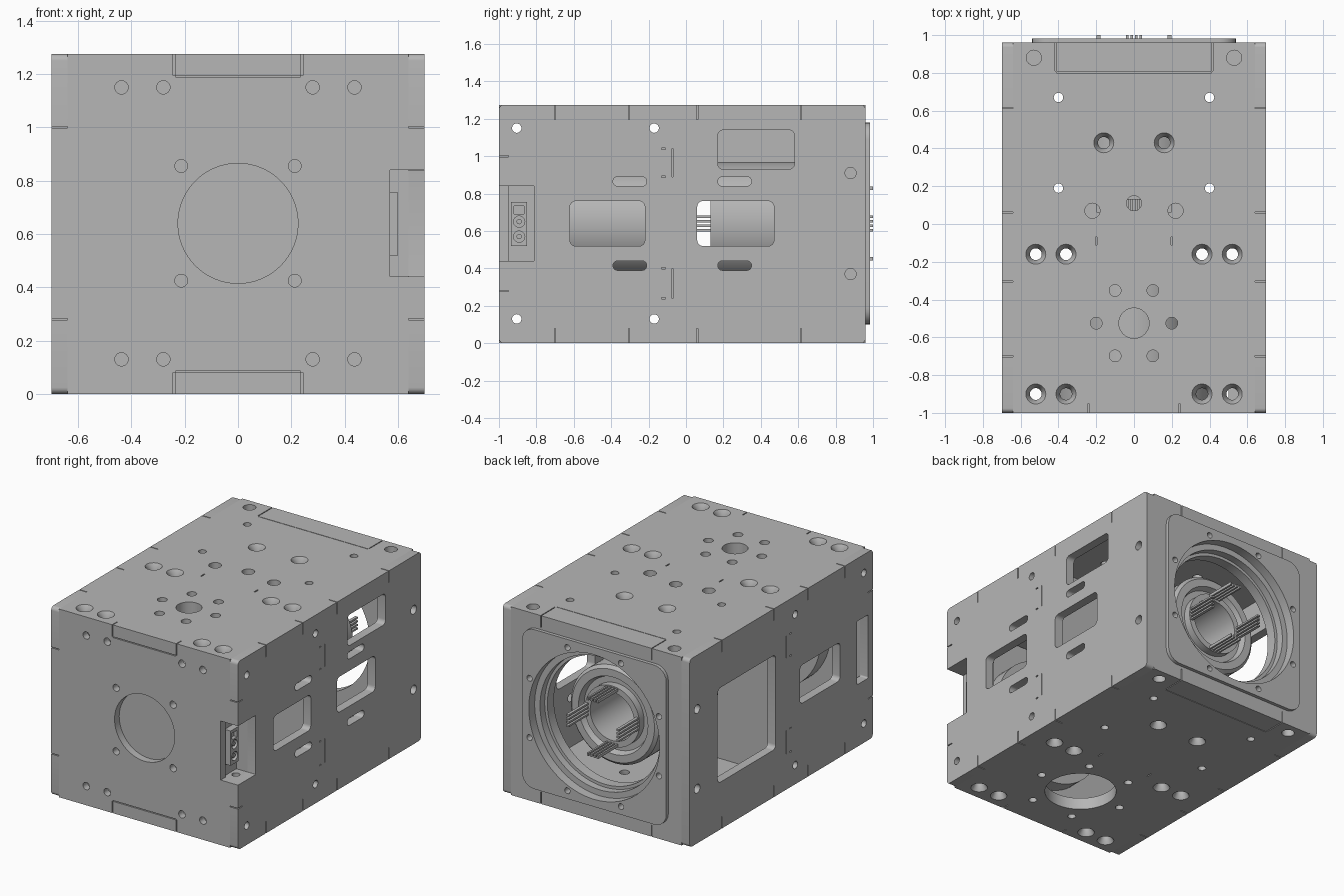
import bpy, bmesh, math
from mathutils import Matrix, Vector

if "Cube" in bpy.data.objects:
    bpy.data.objects.remove(bpy.data.objects["Cube"])

grey = bpy.data.materials.new("machined grey")
grey.use_nodes = True
grey.diffuse_color = (0.47, 0.47, 0.47, 1)
grey.node_tree.nodes["Principled BSDF"].inputs["Base Color"].default_value = grey.diffuse_color

W, H, MID = 0.70, 1.275, 0.64          # half width, height, bore height
INX, FLOOR, CEIL = 0.64, 0.08, 1.195   # inner faces of the shell
FRONT, BACK = -1.0, 0.96
TURN = {"x": Matrix.Rotation(math.pi / 2, 4, "Y"),
        "y": Matrix.Rotation(-math.pi / 2, 4, "X"), "z": Matrix()}


def box(bm, lo, hi, axis=None, radius=0):
    """Box between two corners; edges along axis may be rounded."""
    lo, hi = Vector(lo), Vector(hi)
    m = Matrix.Translation((lo + hi) / 2) @ Matrix.Diagonal((*(hi - lo), 1))
    verts = bmesh.ops.create_cube(bm, size=1, matrix=m)["verts"]
    if axis:
        i = "xyz".index(axis)
        edges = [e for e in {e for v in verts for e in v.link_edges}
                 if abs((e.verts[0].co - e.verts[1].co)[i]) > 1e-5]
        bmesh.ops.bevel(bm, geom=edges, offset=radius, segments=6,
                        profile=0.5, affect="EDGES")


def lathe(bm, axis, centre, profile, seg=32, tube=False):
    """Revolve (radius, height) points around an axis."""
    m = Matrix.Translation(centre) @ TURN[axis]
    rings = [[bm.verts.new(m @ Vector((r * math.cos(a), r * math.sin(a), h)))
              for a in (2 * math.pi * k / seg for k in range(seg))] for r, h in profile]
    pairs = list(zip(rings, rings[1:]))
    if tube:
        pairs.append((rings[-1], rings[0]))
    else:
        bm.faces.new(rings[0])
        bm.faces.new(rings[-1])
    for a, b in pairs:
        for k in range(seg):
            n = (k + 1) % seg
            bm.faces.new((a[k], a[n], b[n], b[k]))


def rod(bm, axis, centre, r, half, seg=24):
    lathe(bm, axis, centre, [(r, -half), (r, half)], seg)


def make(name, bm):
    bmesh.ops.recalc_face_normals(bm, faces=bm.faces[:])
    mesh = bpy.data.meshes.new(name)
    bm.to_mesh(mesh)
    bm.free()
    obj = bpy.data.objects.new(name, mesh)
    mesh.materials.append(grey)
    bpy.context.collection.objects.link(obj)
    return obj


def finish(obj, cutter_bm=None):
    for o in bpy.context.selected_objects:
        o.select_set(False)
    obj.select_set(True)
    bpy.context.view_layer.objects.active = obj
    if cutter_bm:
        cutter = make("cutter", cutter_bm)
        cutter.hide_render = True
        mod = obj.modifiers.new("holes", "BOOLEAN")
        mod.operation, mod.solver, mod.object = "DIFFERENCE", "EXACT", cutter
        bpy.ops.object.modifier_apply(modifier=mod.name)
        bpy.data.objects.remove(cutter)
    bpy.ops.object.shade_smooth_by_angle(angle=math.radians(35))


def panel(name, lo, hi, cuts, axis=None, radius=0):
    bm = bmesh.new()
    box(bm, lo, hi, axis, radius)
    finish(make(name, bm), cuts)


# Side panels with windows, slots, screw holes and joint slits
def side_panel(name, s, windows):
    cuts = bmesh.new()
    xa, xb = sorted((s * 0.60, s * 0.75))
    for y0, y1, z0, z1, r in windows:
        box(cuts, (xa, y0, z0), (xb, y1, z1), "x", r)
    for y in (-0.905, -0.17):
        for z in (0.13, 1.15):
            rod(cuts, "x", (s * 0.67, y, z), 0.025, 0.1)
    for z in (0.37, 0.91):
        rod(cuts, "x", (s * 0.67, 0.88, z), 0.03, 0.1)
    for y in (-0.7, -0.305, 0.06, 0.615):
        for z0, z1 in ((-0.05, FLOOR), (CEIL, H + 0.05)):
            box(cuts, (xa, y - 0.003, z0), (xb, y + 0.003, z1))
    for z in (0.28, 1.0):
        box(cuts, (xa, FRONT - 0.05, z - 0.003), (xb, -0.95, z + 0.003))
    for z0, z1 in ((0.24, 0.40), (0.89, 1.04)):
        box(cuts, (xa, -0.076, z0), (xb, -0.07, z1))
        for z in (z0, z1):
            box(cuts, (xa, -0.13, z - 0.004), (xb, -0.11, z + 0.004))
    panel(name, (min(s * INX, s * W), FRONT, 0), (max(s * INX, s * W), BACK, H),
          cuts, "x", 0.025)


slots = [(y, y + 0.18, z, z + 0.05, 0.024) for y in (-0.39, 0.17) for z in (0.39, 0.84)]
side_panel("left_side_panel", 1, slots + [
    (-0.62, -0.22, 0.52, 0.76, 0.03), (0.06, 0.47, 0.52, 0.76, 0.03),
    (0.17, 0.58, 0.93, 1.14, 0.03), (-1.05, -0.81, 0.44, 0.84, 0.004)])
side_panel("right_side_panel", -1, [
    (0.04, 0.66, 0.32, 0.96, 0.03), (-0.65, -0.22, 0.52, 0.78, 0.03),
    (-0.95, -0.83, 0.42, 0.85, 0.01)])


# Top and bottom panels share countersinks and dowel holes
def deck_cuts(z_out, d):
    cuts = bmesh.new()
    for s in (-1, 1):
        for x, y in ((0.16, 0.43), (0.36, -0.16), (0.52, -0.16), (0.36, -0.9), (0.52, -0.9)):
            lathe(cuts, "z", (s * x, y, z_out),
                  [(0.056, d * 0.02), (0.053, 0), (0.031, -d * 0.035), (0.031, -d * 0.12)])
        for y in (0.19, 0.67):
            rod(cuts, "z", (s * 0.4, y, z_out), 0.025, 0.12)
        rod(cuts, "z", (s * 0.53, 0.88, z_out), 0.04, 0.12)
        box(cuts, (s * 0.24 - 0.003, -1.05, z_out - 0.12), (s * 0.24 + 0.003, -0.95, z_out + 0.12))
        box(cuts, (s * 0.415 - 0.003, 0.81, z_out - 0.12), (s * 0.415 + 0.003, 1.0, z_out + 0.12))
        box(cuts, (s * 0.2 - 0.004, -0.11, z_out - 0.12), (s * 0.2 + 0.004, -0.07, z_out + 0.12))
    box(cuts, (-0.41, 0.8, z_out - 0.12), (0.41, 0.804, z_out + 0.12))
    return cuts


def hole_ring(cuts, radius, z, r):
    for k in range(6):
        a = k * math.pi / 3
        rod(cuts, "z", (radius * math.cos(a), -0.525 + radius * math.sin(a), z), r, 0.12)


top = deck_cuts(H, 1)
rod(top, "z", (0, -0.525, H), 0.08, 0.12, 40)
hole_ring(top, 0.2, H, 0.031)
for x, y in ((-0.22, 0.07), (0.22, 0.07), (0, 0.11)):
    rod(top, "z", (x, y, H), 0.04, 0.12)
panel("top_panel", (-INX, FRONT, CEIL), (INX, BACK, H), top)

bottom = deck_cuts(0, -1)
rod(bottom, "z", (0, -0.525, 0), 0.225, 0.12, 64)
hole_ring(bottom, 0.32, 0, 0.026)
panel("bottom_panel", (-INX, FRONT, 0), (INX, BACK, FLOOR), bottom)

# Front panel with motor opening and corner notch
cuts = bmesh.new()
rod(cuts, "y", (0, -0.97, MID), 0.225, 0.1, 64)
for s in (-1, 1):
    for t in (-1, 1):
        rod(cuts, "y", (s * 0.213, -0.97, MID + t * 0.215), 0.024, 0.1)
        for x in (0.28, 0.437):
            rod(cuts, "y", (s * x, -0.97, MID + t * 0.51), 0.025, 0.1)
box(cuts, (0.57, -1.1, 0.44), (0.8, -0.9, 0.84))
for z0, z1 in ((0, 0.086), (1.189, 1.3)):
    box(cuts, (-0.235, -1.1, z0), (0.235, -0.9, z1))
panel("front_panel", (-INX, FRONT, FLOOR), (INX, -0.95, CEIL), cuts)

# Inner partition
panel("partition", (-INX, -0.13, FLOOR), (INX, -0.07, CEIL), None)

# Rear block and bearing flange with a stepped bore
BORE = [(0.49, 0.1), (0.49, -0.04), (0.45, -0.04), (0.45, -0.09), (0.43, -0.09), (0.43, -0.3)]


def rear_cuts():
    cuts = bmesh.new()
    lathe(cuts, "y", (0, BACK, MID), BORE, 96)
    for k in range(8):
        a = (k + 0.5) * math.pi / 4
        rod(cuts, "y", (0.525 * math.cos(a), BACK, MID + 0.525 * math.sin(a)), 0.02, 0.06, 16)
    return cuts


panel("rear_block", (-INX, 0.8, FLOOR), (INX, BACK, CEIL), rear_cuts())
panel("rear_flange", (-0.54, BACK, 0.1), (0.54, 0.983, 1.18), rear_cuts(), "y", 0.09)

# Motor in the front bay
bm = bmesh.new()
lathe(bm, "y", (0, 0, MID), [(0.42, -0.945), (0.42, -0.84), (0.3, -0.84), (0.3, -0.13)], 64)
finish(make("motor", bm))

# Hollow hub in the rear bay
bm = bmesh.new()
lathe(bm, "y", (0, 0, MID), [(0.33, 0.13), (0.33, 0.76), (0.31, 0.78), (0.26, 0.78), (0.245, 0.74),
                             (0.205, 0.74), (0.205, 0.79), (0.165, 0.79), (0.165, 0.13)], 64, True)
finish(make("hub", bm))

# Four groups of contact pins through the hub
bm = bmesh.new()
for k in range(4):
    start = len(bm.verts)
    for x in (-0.036, -0.012, 0.012, 0.036):
        box(bm, (x - 0.006, 0.06, 0.178), (x + 0.006, 1.0, 0.198))
    bm.verts.ensure_lookup_table()
    m = Matrix.Translation((0, 0, MID)) @ Matrix.Rotation(k * math.pi / 2, 4, "Y")
    bmesh.ops.transform(bm, matrix=m, verts=bm.verts[start:])
finish(make("contact_pins", bm))

# Connector pocket behind the corner notch
bm = bmesh.new()
box(bm, (0.50, -0.95, 0.41), (0.555, -0.78, 0.87))
box(bm, (0.555, -0.81, 0.41), (INX, -0.78, 0.87))
box(bm, (0.555, -0.95, 0.84), (INX, -0.81, 0.87))
finish(make("connector_pocket", bm))
cuts = bmesh.new()
rod(cuts, "z", (0.6, -0.88, 0.42), 0.025, 0.1)
panel("connector_shelf", (0.555, -0.95, 0.41), (INX, -0.81, 0.44), cuts)

# Connector with two round contacts and a square socket
cuts = bmesh.new()
box(cuts, (0.575, -0.92, 0.69), (0.7, -0.865, 0.735))
for z in (0.57, 0.65):
    lathe(cuts, "x", (0.6, -0.892, z), [(0.03, -0.025), (0.03, 0.1)], 24)
panel("connector", (0.55, -0.935, 0.52), (0.6, -0.85, 0.755), cuts)
bm = bmesh.new()
for z in (0.57, 0.65):
    rod(bm, "x", (0.58, -0.892, z), 0.014, 0.015, 16)
finish(make("connector_contacts", bm))
